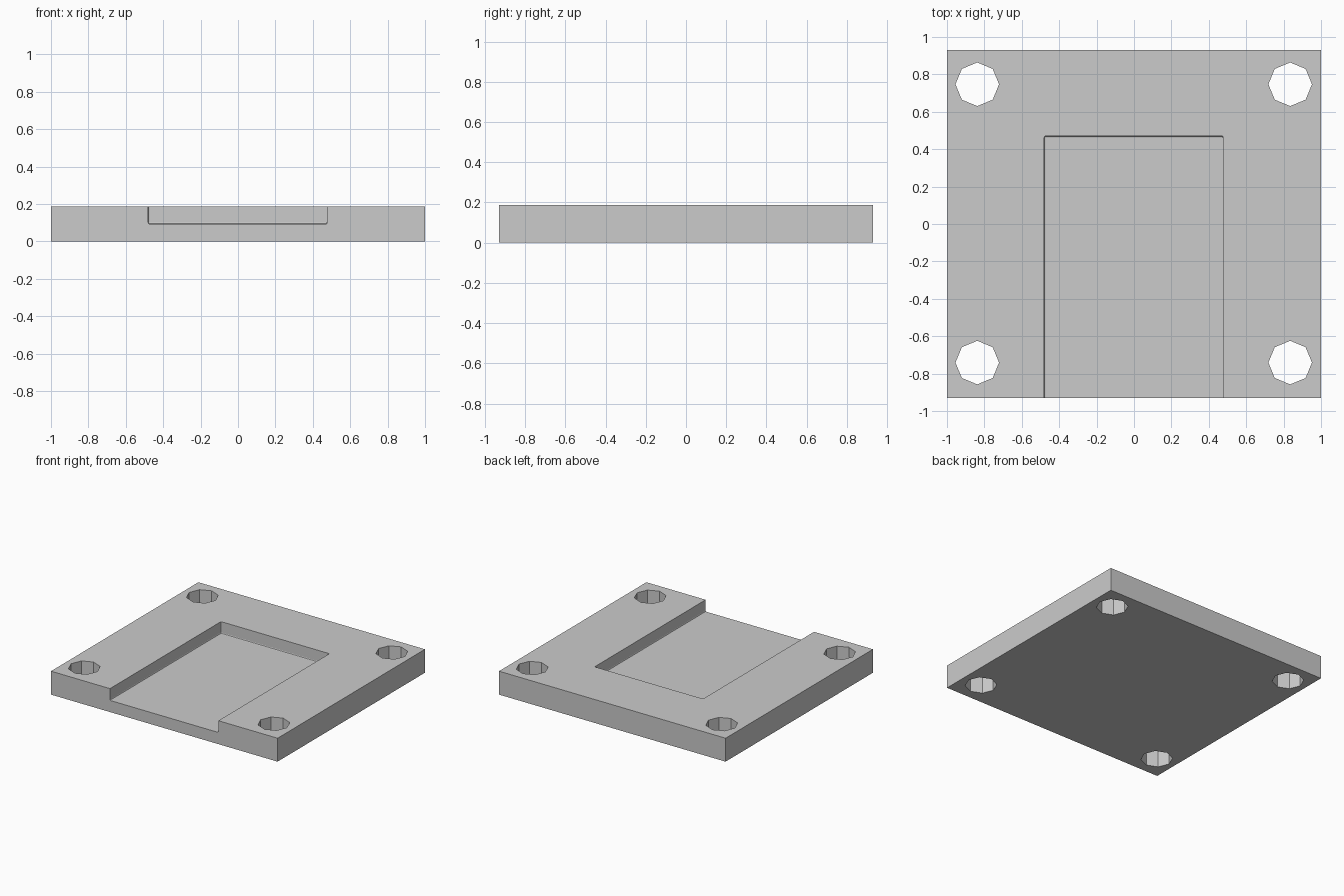
import bpy
import bmesh
from mathutils import Matrix, Vector

cube = bpy.data.objects.get("Cube")
if cube:
    bpy.data.objects.remove(cube, do_unlink=True)

HALF_Y, HEIGHT = 0.929, 0.187

grey = bpy.data.materials.new("plain grey")
grey.use_nodes = True
colour = (0.6, 0.6, 0.6, 1)
grey.diffuse_color = colour
grey.node_tree.nodes["Principled BSDF"].inputs["Base Color"].default_value = colour


def make_object(name, bm):
    mesh = bpy.data.meshes.new(name)
    bm.to_mesh(mesh)
    bm.free()
    mesh.materials.append(grey)
    obj = bpy.data.objects.new(name, mesh)
    bpy.context.collection.objects.link(obj)
    return obj


def box(name, low, high, bevel=0):
    low, high = Vector(low), Vector(high)
    bm = bmesh.new()
    bmesh.ops.create_cube(bm, size=1)
    bmesh.ops.scale(bm, vec=high - low, verts=bm.verts)
    bmesh.ops.translate(bm, vec=(low + high) / 2, verts=bm.verts)
    if bevel:
        bmesh.ops.bevel(bm, geom=bm.edges[:], offset=bevel, segments=2,
                        profile=0.5, affect="EDGES")
    return make_object(name, bm)


def cut(target, cutter):
    mod = target.modifiers.new(cutter.name, "BOOLEAN")
    mod.operation = "DIFFERENCE"
    mod.solver = "EXACT"
    mod.object = cutter
    cutter.hide_render = True
    cutter.hide_set(True)


# Base plate
plate = box("base_plate", (-1, -HALF_Y, 0), (1, HALF_Y, HEIGHT))

# Shallow pocket, open at the front edge
cut(plate, box("pocket_cutter", (-0.48, -1.2, 0.093), (0.477, 0.471, 0.4), 0.008))

# Octagonal corner holes
bm = bmesh.new()
for x in (-0.838, 0.835):
    for y in (-0.741, 0.747):
        bmesh.ops.create_cone(bm, cap_ends=True, segments=8, radius1=0.1165,
                              radius2=0.1165, depth=1,
                              matrix=Matrix.Translation((x, y, 0)))
cut(plate, make_object("hole_cutter", bm))

# Bake the cuts into the plate and drop the cutters
bpy.context.view_layer.update()
baked = bpy.data.meshes.new_from_object(
    plate.evaluated_get(bpy.context.evaluated_depsgraph_get()))
cutters = [m.object for m in plate.modifiers]
plate.modifiers.clear()
plate.data = baked
for cutter in cutters:
    bpy.data.objects.remove(cutter, do_unlink=True)
